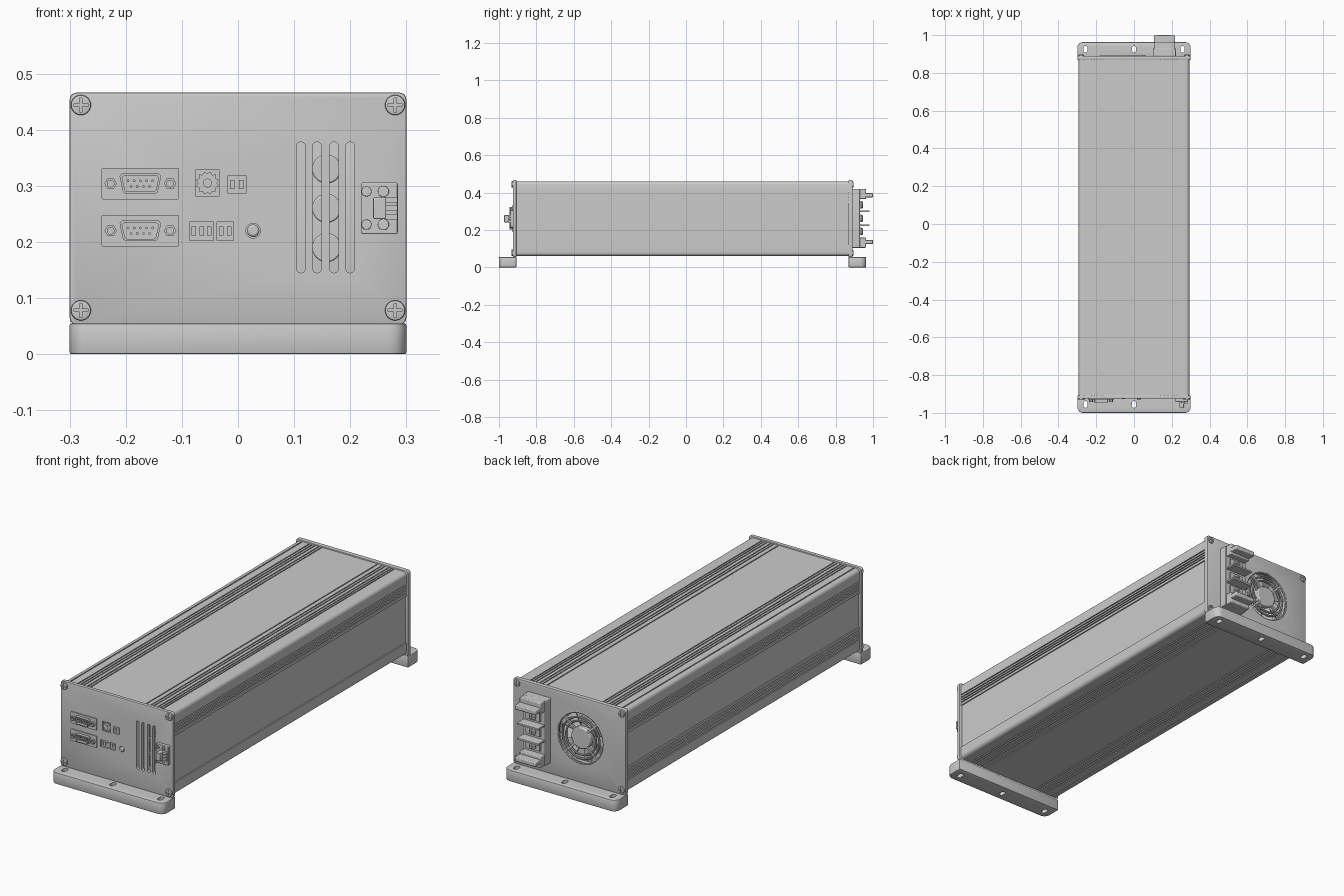
import bpy, bmesh, math
from mathutils import Vector

if "Cube" in bpy.data.objects:
    bpy.data.objects.remove(bpy.data.objects["Cube"])


# ---------- helpers ----------
def rrect(x0, x1, z0, z1, r=0.0, n=5):
    """Outline of a rectangle with optional rounded corners."""
    if r <= 0:
        return [(x0, z0), (x1, z0), (x1, z1), (x0, z1)]
    pts = []
    for cx, cz, a in ((x1 - r, z0 + r, -90), (x1 - r, z1 - r, 0), (x0 + r, z1 - r, 90), (x0 + r, z0 + r, 180)):
        for i in range(n + 1):
            t = math.radians(a + 90 * i / n)
            p = (cx + r * math.cos(t), cz + r * math.sin(t))
            if not pts or math.dist(p, pts[-1]) > 1e-5:
                pts.append(p)
    if math.dist(pts[0], pts[-1]) < 1e-5:
        pts.pop()
    return pts


def ring(cx, cz, r, n=24):
    return [(cx + r * math.cos(2 * math.pi * i / n), cz + r * math.sin(2 * math.pi * i / n)) for i in range(n)]


def prism(name, outlines, a, b, axis='Y', bevel=0.0):
    """Extrude one or more outlines from a to b along an axis."""
    if not isinstance(outlines[0], list):
        outlines = [outlines]
    bm = bmesh.new()
    for pts in outlines:
        f = bm.faces.new([bm.verts.new((u, a, v) if axis == 'Y' else (u, v, a)) for u, v in pts])
        ext = bmesh.ops.extrude_face_region(bm, geom=[f])
        d = Vector((0, b - a, 0)) if axis == 'Y' else Vector((0, 0, b - a))
        bmesh.ops.translate(bm, vec=d, verts=[v for v in ext['geom'] if isinstance(v, bmesh.types.BMVert)])
    bmesh.ops.recalc_face_normals(bm, faces=bm.faces)
    me = bpy.data.meshes.new(name)
    bm.to_mesh(me)
    bm.free()
    ob = bpy.data.objects.new(name, me)
    bpy.context.collection.objects.link(ob)
    if bevel:
        m = ob.modifiers.new('Bevel', 'BEVEL')
        m.width, m.segments, m.limit_method, m.angle_limit = bevel, 2, 'ANGLE', math.radians(40)
    return ob


def cut(ob, outlines, a, b, axis='Y'):
    """Subtract extruded outlines from an object."""
    tool = prism('cutter', outlines, a, b, axis)
    m = ob.modifiers.new('Cut', 'BOOLEAN')
    m.operation, m.solver, m.object = 'DIFFERENCE', 'EXACT', tool
    bpy.context.view_layer.objects.active = ob
    for mod in [k.name for k in ob.modifiers]:
        bpy.ops.object.modifier_apply(modifier=mod)
    bpy.data.objects.remove(tool)


def screw(name, x, z, r, y, d, bevel=0.003):
    """Cross-head screw sitting on plane y, pointing along d = +1 / -1."""
    h = 0.4 * r
    s = prism(name, ring(x, z, r), y - d * 0.002, y + d * h, bevel=bevel)
    k, w = 0.7 * r, 0.13 * r
    cross = [(-k, -w), (-w, -w), (-w, -k), (w, -k), (w, -w), (k, -w),
             (k, w), (w, w), (w, k), (-w, k), (-w, w), (-k, w)]
    cut(s, [(x + u, z + v) for u, v in cross], y + d * h * 0.4, y + d * h * 2)


def moved(pts, dx, dz):
    return [(x + dx, z + dz) for x, z in pts]


# ---------- extruded housing with grooves ----------
W, Z0, Z1, R = 0.293, 0.061, 0.46, 0.018


def grooves(centers, w=0.005, d=0.006):
    return [(c - w / 2, c + w / 2, d) for c in centers]


def side(cuts, place, reverse=False):
    out = []
    for a, b, d in sorted(cuts):
        out += [place(a, 0), place(a, d), place(b, d), place(b, 0)]
    return out[::-1] if reverse else out


flat = grooves([-0.265, -0.225, -0.21, -0.195, -0.175, -0.16, 0.14, 0.165, 0.18, 0.2, 0.215, 0.228])
upper = grooves([0.36, 0.373, 0.386, 0.40])
c = rrect(-W, W, Z0, Z1, R)
q = len(c) // 4
profile = (c[:q] + side(upper + [(0.12, 0.345, 0.006)], lambda t, d: (W - d, t))
           + c[q:2 * q] + side(flat, lambda t, d: (t, Z1 - d), True)
           + c[2 * q:3 * q] + side(upper + grooves([0.12, 0.135, 0.15, 0.165]) + [(0.18, 0.345, 0.006)],
                                   lambda t, d: (-W + d, t), True)
           + c[3 * q:] + side(flat, lambda t, d: (t, Z0 + d)))
housing = prism('housing', profile, -0.91, 0.875)
cut(housing, rrect(-0.27, 0.27, 0.085, 0.437), -1, 1)

# ---------- end plates and mounting feet ----------
PF, PB = -0.925, 0.89
front = prism('front_plate', rrect(-0.3, 0.3, 0.053, 0.466, 0.012), PF, -0.907, bevel=0.003)
back = prism('back_plate', rrect(-0.3, 0.3, 0.053, 0.466, 0.012), 0.868, PB, bevel=0.003)
for nm, y0, y1, hy in (('front_foot', -1.0, -0.907, -0.955), ('back_foot', 0.87, 0.963, 0.925)):
    s = -1 if y0 < 0 else 1
    pts = [p for p in rrect(-0.3, 0.3, y0, y1, 0.03)]
    # only the outer corners are rounded
    mid = (y0 + y1) / 2
    pts = [p if (p[1] - mid) * s > 0 else None for p in pts]
    inner = y0 if s > 0 else y1
    pts = [p for p in pts if p]
    pts += [(-0.3, inner), (0.3, inner)]
    pts.sort(key=lambda p: math.atan2((p[1] - mid) * 6, p[0]))
    foot = prism(nm, pts, 0, 0.055, 'Z', bevel=0.003)
    cut(foot, [rrect(x - 0.011, x + 0.011, hy - 0.018, hy + 0.018, 0.0109) for x in (-0.257, 0, 0.257)],
        -0.1, 0.1, 'Z')
for x in (-0.28, 0.28):
    for z in (0.078, 0.444):
        screw('front_corner_screw', x, z, 0.018, PF, -1)
        screw('back_corner_screw', x, z, 0.016, PB, 1)

# ---------- front openings ----------
vents = [rrect(x - 0.008, x + 0.008, 0.145, 0.378, 0.0075) for x in (0.112, 0.141, 0.171, 0.2)]
dips = [(-0.018, 0.014, 0.286, 0.318, 2), (-0.086, -0.044, 0.203, 0.236, 3), (-0.037, -0.008, 0.203, 0.236, 2)]
rotary = rrect(-0.076, -0.033, 0.282, 0.328)
cut(front, vents + [rrect(*d[:4]) for d in dips] + [rotary, ring(0.027, 0.22, 0.013)], -1, -0.8)

# components glimpsed behind the vents
for z in (0.19, 0.26, 0.33):
    prism('capacitor', ring(0.158, z, 0.026), -0.9, -0.8, bevel=0.003)

# DIP switches, rotary switch, indicator
for x0, x1, z0, z1, n in dips:
    prism('dip_switch_body', rrect(x0, x1, z0, z1), -0.919, -0.9)
    for i in range(n):
        x = x0 + (x1 - x0) * (i + 0.5) / n
        zc = (z0 + z1) / 2
        prism('dip_lever', rrect(x - 0.004, x + 0.004, zc - 0.008, zc + 0.008), -0.923, -0.915)
prism('rotary_switch_body', rotary, -0.919, -0.9)
knob = [((0.021 if i % 2 else 0.017) * math.cos(math.pi * i / 12) - 0.0545,
         (0.021 if i % 2 else 0.017) * math.sin(math.pi * i / 12) + 0.305) for i in range(24)]
prism('rotary_knob', knob, -0.924, -0.915)
prism('rotary_pointer', ring(-0.0545, 0.305, 0.008, 16), -0.927, -0.92)
prism('indicator_lamp', ring(0.027, 0.22, 0.011), -0.93, -0.9, bevel=0.004)

# ---------- nine-pin connectors ----------
for zc in (0.304, 0.22):
    plate = prism('serial_flange', rrect(-0.243, -0.105, zc - 0.028, zc + 0.028, 0.003), -0.93, PF + 0.002)
    shell_pts = [(-0.027, -0.018), (0.027, -0.018), (0.031, -0.015), (0.037, 0.013), (0.033, 0.018),
                 (-0.033, 0.018), (-0.037, 0.013), (-0.031, -0.015)]
    shell = prism('serial_shell', moved(shell_pts, -0.174, zc), -0.945, -0.928)
    cut(shell, moved([(x * 0.88, z * 0.8) for x, z in shell_pts], -0.174, zc), -1, -0.931)
    for row, n in ((0.005, 5), (-0.005, 4)):
        for i in range(n):
            prism('serial_pin', ring(-0.174 + (i - (n - 1) / 2) * 0.011, zc + row, 0.0025, 8), -0.941, -0.93)
    for dx in (-0.053, 0.053):
        nut = prism('hex_standoff', ring(-0.174 + dx, zc, 0.011, 6), -0.942, -0.928)
        cut(nut, ring(-0.174 + dx, zc, 0.006, 16), -1, -0.932)

# ---------- front terminal block ----------
prism('front_terminal_base', rrect(0.219, 0.285, 0.214, 0.306, 0.004), -0.94, PF + 0.002, bevel=0.002)
for x, r in ((0.229, 0.009), (0.259, 0.010)):
    for z in (0.231, 0.29):
        screw('front_terminal_screw', x, z, r, -0.94, -1, 0.001)
prism('front_terminal_plug', rrect(0.241, 0.264, 0.241, 0.279), -0.972, -0.938, bevel=0.002)
for z in (0.245, 0.26, 0.275):
    prism('front_terminal_tab', rrect(0.262, 0.284, z - 0.005, z + 0.005), -0.952, -0.938)

# ---------- rear fan ----------
FX, FZ = -0.06, 0.268
cut(back, ring(FX, FZ, 0.125, 48), 0.8, 1)
fan_frame = prism('fan_backing', rrect(-0.19, 0.07, 0.138, 0.398), 0.835, 0.845)
for r in (0.122, 0.098, 0.08):
    bpy.ops.mesh.primitive_torus_add(location=(FX, 0.886, FZ), rotation=(math.pi / 2, 0, 0), major_radius=r,
                                     minor_radius=0.005, major_segments=48, minor_segments=8)
    bpy.context.object.name = 'fan_guard_ring'
for k in range(4):
    a = math.radians(45 + 90 * k)
    strut = prism('fan_guard_strut', rrect(0.045, 0.128, -0.005, 0.005), 0.88, 0.89)
    strut.location, strut.rotation_euler = (FX, 0, FZ), (0, a, 0)
prism('fan_hub', ring(FX, FZ, 0.052, 32), 0.84, 0.89, bevel=0.005)
for k in range(7):
    blade = prism('fan_blade', [(0.045, -0.022), (0.112, -0.03), (0.118, 0.028), (0.045, 0.014)], -0.003, 0.003)
    blade.location, blade.rotation_euler = (FX, 0.865, FZ), (0.35, 2 * math.pi * k / 7, 0)

# ---------- rear barrier terminal block ----------
prism('rear_terminal_base', rrect(0.1, 0.222, 0.105, 0.42, 0.004), PB - 0.002, 0.93, bevel=0.003)
for z0, z1, e0, e1 in ((0.105, 0.16, 0.125, 0.147), (0.365, 0.42, 0.375, 0.397)):
    prism('rear_terminal_end', rrect(0.105, 0.217, z0, z1), 0.925, 0.962, bevel=0.004)
    prism('rear_terminal_ear', rrect(0.105, 0.217, e0, e1), 0.955, 1.0, bevel=0.004)
for z in (0.226, 0.299):
    prism('rear_terminal_barrier', rrect(0.105, 0.217, z - 0.004, z + 0.004), 0.925, 0.98)
for z in (0.192, 0.262, 0.334):
    prism('rear_terminal_contact', rrect(0.125, 0.2, z - 0.02, z + 0.02), 0.925, 0.938)
    screw('rear_terminal_screw', 0.162, z, 0.018, 0.938, 1)

# ---------- shading ----------
bpy.ops.object.select_all(action='SELECT')
bpy.context.view_layer.objects.active = housing
bpy.ops.object.shade_smooth_by_angle(angle=math.radians(35))
